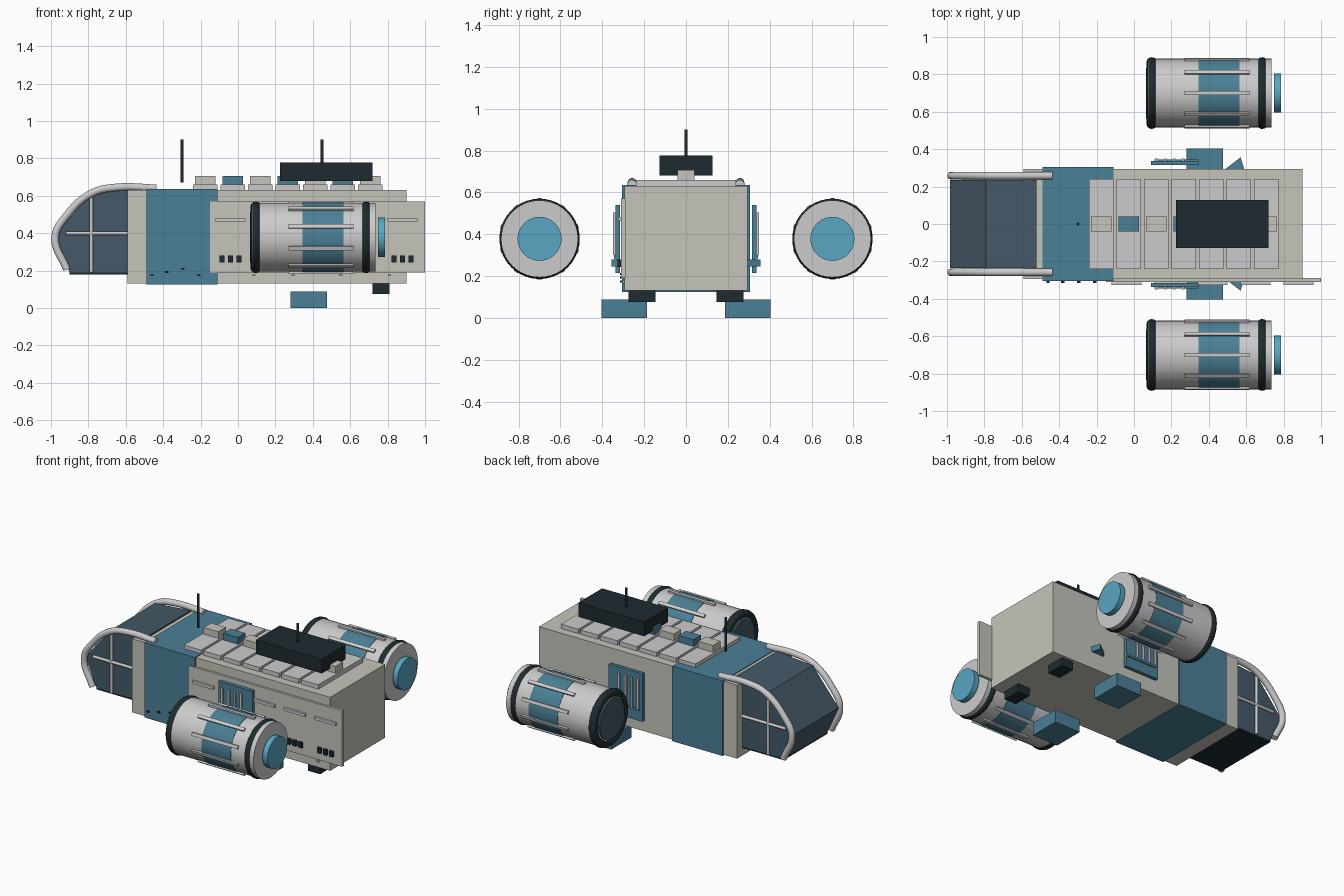
import bpy, bmesh, math
from mathutils import Vector

if "Cube" in bpy.data.objects:
    bpy.data.objects.remove(bpy.data.objects["Cube"])


def mat(name, r, g, b):
    m = bpy.data.materials.new(name)
    m.diffuse_color = (r, g, b, 1)
    m.use_nodes = True
    m.node_tree.nodes["Principled BSDF"].inputs["Base Color"].default_value = m.diffuse_color
    return m


BLUE = mat("blue_paint", 0.07, 0.215, 0.305)
DARK = mat("dark_metal", 0.013, 0.024, 0.03)
GLASS = mat("dark_glass", 0.058, 0.10, 0.138)
GLOW = mat("engine_glow", 0.10, 0.38, 0.55)
HULL = mat("hull_paint", 0.56, 0.56, 0.50)


def finish(ob, name, m=None, smooth=False):
    ob.name = name
    if m:
        ob.data.materials.append(m)
    if smooth:
        bpy.ops.object.select_all(action='DESELECT')
        ob.select_set(True)
        bpy.context.view_layer.objects.active = ob
        bpy.ops.object.shade_smooth_by_angle(angle=math.radians(40))
    return ob


def box(name, x, y, z, m=None):
    """Box from (min, max) spans."""
    me = bpy.data.meshes.new(name)
    bm = bmesh.new()
    bmesh.ops.create_cube(bm, size=1)
    for v in bm.verts:
        v.co = Vector([(s[0] + s[1]) / 2 + c * (s[1] - s[0]) for c, s in zip(v.co, (x, y, z))])
    bm.to_mesh(me)
    bm.free()
    ob = bpy.data.objects.new(name, me)
    bpy.context.collection.objects.link(ob)
    return finish(ob, name, m)


def cyl(name, p, q, r, m=None, n=32):
    """Cylinder between two points."""
    p, q = Vector(p), Vector(q)
    d = q - p
    bpy.ops.mesh.primitive_cylinder_add(vertices=n, radius=r, depth=d.length, location=(p + q) / 2,
                                        rotation=d.to_track_quat('Z', 'Y').to_euler())
    return finish(bpy.context.object, name, m, True)


def prism(name, pts, axis, lo, hi, m=None):
    """Extrude a 2D outline: axis 'y' uses xz points, axis 'z' uses xy points."""
    at = (lambda a, b, t: (a, t, b)) if axis == 'y' else (lambda a, b, t: (a, b, t))
    bm = bmesh.new()
    f = bm.faces.new([bm.verts.new(at(a, b, lo)) for a, b in pts])
    g = bmesh.ops.extrude_face_region(bm, geom=[f])
    off = Vector(at(0, 0, hi - lo))
    bmesh.ops.translate(bm, vec=off, verts=[v for v in g['geom'] if isinstance(v, bmesh.types.BMVert)])
    bmesh.ops.recalc_face_normals(bm, faces=bm.faces)
    me = bpy.data.meshes.new(name)
    bm.to_mesh(me)
    bm.free()
    ob = bpy.data.objects.new(name, me)
    bpy.context.collection.objects.link(ob)
    return finish(ob, name, m)


def tube(name, pts, r, m=None):
    """Smooth round pipe through points."""
    cu = bpy.data.curves.new(name, 'CURVE')
    cu.dimensions = '3D'
    cu.bevel_depth, cu.bevel_resolution, cu.use_fill_caps = r, 3, True
    cu.resolution_u = 6
    sp = cu.splines.new('BEZIER')
    sp.bezier_points.add(len(pts) - 1)
    for b, p in zip(sp.bezier_points, pts):
        b.co = p
        b.handle_left_type = b.handle_right_type = 'AUTO'
    ob = bpy.data.objects.new(name, cu)
    bpy.context.collection.objects.link(ob)
    if m:
        cu.materials.append(m)
    return ob


def span(a, b, s):
    return tuple(sorted((a * s, b * s)))


# Hull
box("main_hull", (-0.59, 0.90), (-0.295, 0.295), (0.13, 0.63), HULL)
box("hull_band", (-0.49, -0.11), (-0.305, 0.305), (0.125, 0.635), BLUE)

# Cockpit
prism("cockpit_glass", [(-0.52, 0.19), (-0.90, 0.19), (-0.985, 0.38), (-0.79, 0.615), (-0.52, 0.64)],
      'y', -0.235, 0.235, GLASS)
box("cockpit_floor", (-0.90, -0.55), (-0.235, 0.235), (0.18, 0.192), DARK)
rail = [(-0.435, 0.64), (-0.65, 0.645), (-0.78, 0.615), (-0.92, 0.49), (-0.978, 0.38), (-0.915, 0.205)]
for s in (-1, 1):
    tube("cockpit_rail", [(x, 0.258 * s, z) for x, z in rail], 0.021)
    cyl("window_post", (-0.785, 0.24 * s, 0.19), (-0.785, 0.24 * s, 0.615), 0.01, None, 12)
    cyl("window_bar", (-0.92, 0.24 * s, 0.40), (-0.59, 0.24 * s, 0.40), 0.01, None, 12)

# Armour panel on the front side with strips and vents
box("side_armour", (-0.15, 1.0), (-0.31, -0.29), (0.19, 0.57), HULL)
for i in range(5):
    c = -0.04 + 0.23 * i
    box("armour_strip", (c - 0.08, c + 0.08), (-0.325, -0.31), (0.463, 0.482))
    for k in (-0.045, 0, 0.045):
        box("armour_vent", (c + k - 0.013, c + k + 0.013), (-0.327, -0.31), (0.243, 0.28), DARK)
for x, z in ((-0.46, 0.175), (-0.38, 0.193), (-0.295, 0.21), (-0.21, 0.175),
             (0.085, 0.175), (0.295, 0.175), (0.55, 0.175), (0.81, 0.175)):
    y = -0.305 if x < -0.11 else -0.295
    box("hull_rivet", (x - 0.009, x + 0.009), (y - 0.01, y), (z - 0.005, z + 0.005), DARK if x < 0 else None)

# Roof plates and equipment
for i in range(7):
    x = -0.24 + 0.147 * i
    box("roof_plate", (x, x + 0.13), (-0.24, 0.24), (0.63, 0.66))
    box("roof_unit", (x + 0.01, x + 0.12), (-0.04, 0.04), (0.66, 0.706), BLUE if i % 2 else HULL)
box("roof_pack", (0.225, 0.72), (-0.127, 0.127), (0.68, 0.777), DARK)
cyl("rear_antenna", (0.45, 0, 0.775), (0.45, 0, 0.90), 0.008, DARK, 10)
cyl("front_antenna", (-0.30, 0, 0.67), (-0.30, 0, 0.90), 0.008, DARK, 10)

for s in (-1, 1):
    # Side doors with slats and fin
    box("side_door", (0.09, 0.345), span(0.315, 0.338, s), (0.215, 0.54), BLUE)
    for k in range(4):
        x = 0.12 + 0.048 * k
        box("door_slat", (x - 0.007, x + 0.007), span(0.338, 0.349, s), (0.30, 0.505))
    box("door_step", (0.11, 0.345), span(0.32, 0.345, s), (0.285, 0.30), BLUE)
    prism("side_fin", [(0.49, 0.295 * s), (0.57, 0.357 * s), (0.59, 0.29 * s)], 'z', 0.245, 0.28, BLUE)
    # Underside pads
    box("landing_pad", (0.28, 0.475), span(0.187, 0.403, s), (0, 0.088), BLUE)
    box("rear_skid", (0.72, 0.81), span(0.145, 0.275, s), (0.075, 0.132), DARK)

    # Engine pod
    y, z = 0.70 * s, 0.378

    def disc(name, x0, x1, r, m=None):
        cyl(name, (x0, y, z), (x1, y, z), r, m, 40)

    disc("engine_shell", 0.075, 0.735, 0.184)
    disc("engine_band", 0.345, 0.565, 0.187, BLUE)
    disc("engine_intake", 0.065, 0.08, 0.135, GLASS)
    disc("engine_exhaust", 0.748, 0.785, 0.105, GLOW)
    for x in (0.095, 0.685):
        bpy.ops.mesh.primitive_torus_add(major_segments=40, minor_segments=12, major_radius=0.163,
                                         minor_radius=0.029, location=(x, y, z),
                                         rotation=(0, math.pi / 2, 0))
        finish(bpy.context.object, "engine_ring", DARK, True)
    for k in range(10):
        a = k * math.pi / 5
        bar = box("engine_bar", (-0.173, 0.173), (-0.011, 0.011), (0.18, 0.195))
        bar.location = (0.444, y, z)
        bar.rotation_euler = (a, 0, 0)
